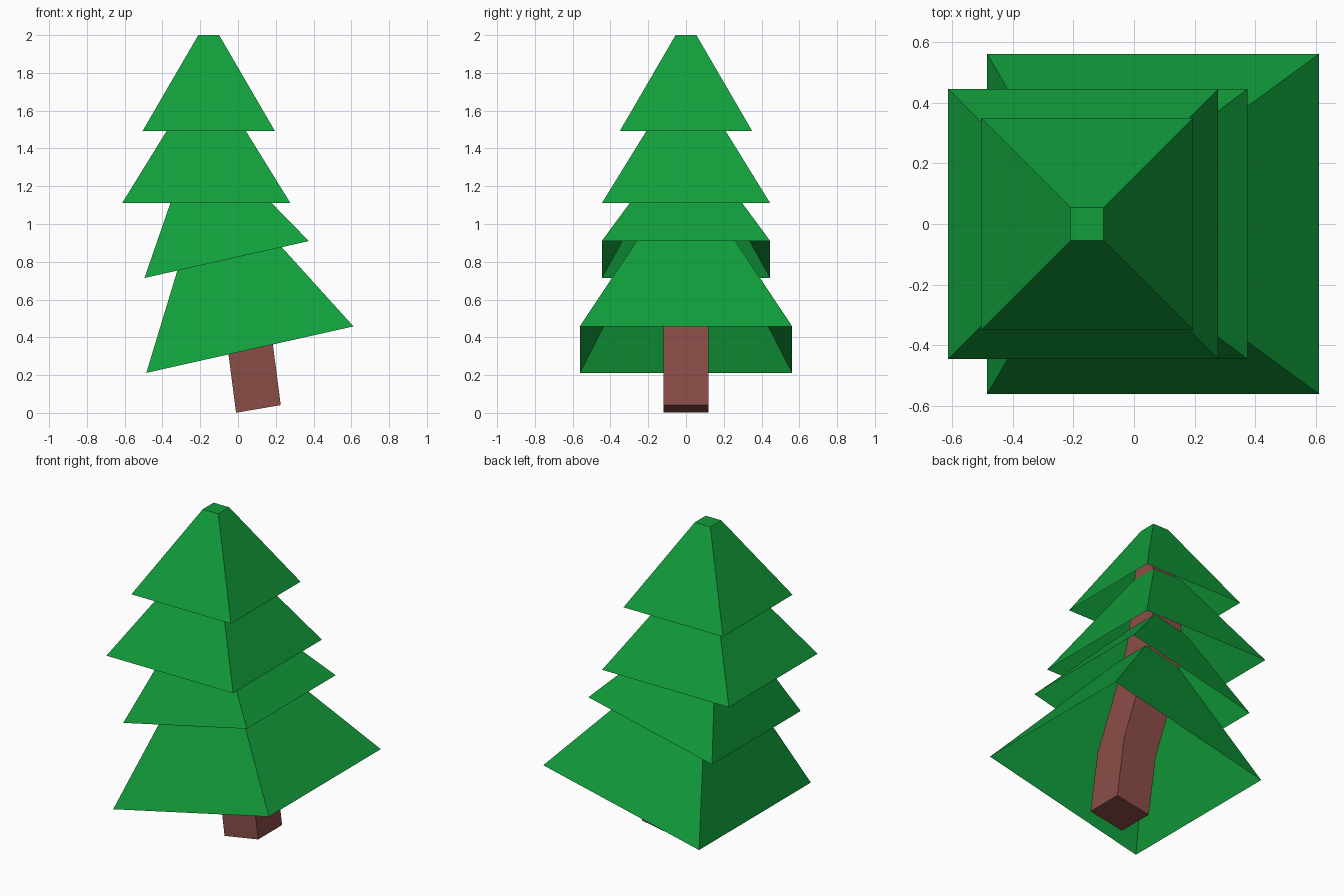
import bpy, bmesh, math
from mathutils import Vector, Matrix

if "Cube" in bpy.data.objects:
    bpy.data.objects.remove(bpy.data.objects["Cube"])


def material(name, colour):
    m = bpy.data.materials.new(name)
    m.diffuse_color = (*colour, 1)
    m.use_nodes = True
    m.node_tree.nodes["Principled BSDF"].inputs["Base Color"].default_value = m.diffuse_color
    return m


GREEN = material("leaf green", (0.0058, 0.34, 0.044))
BROWN = material("bark brown", (0.26, 0.074, 0.064))


def square_loft(name, rings, mat, cap_bottom=False, cap_top=False):
    """Skin square rings given as (centre x, centre z, half width, tilt in degrees)."""
    bm = bmesh.new()
    loops = []
    for x, z, half, tilt in rings:
        rot = Matrix.Rotation(math.radians(-tilt), 3, 'Y')
        loops.append([bm.verts.new(Vector((x, 0, z)) + rot @ Vector((sx * half, sy * half, 0)))
                      for sx, sy in ((-1, -1), (1, -1), (1, 1), (-1, 1))])
    for low, high in zip(loops, loops[1:]):
        for i in range(4):
            j = (i + 1) % 4
            bm.faces.new((low[i], low[j], high[j], high[i]))
    if cap_bottom:
        bm.faces.new(loops[0][::-1])
    if cap_top:
        bm.faces.new(loops[-1])
    mesh = bpy.data.meshes.new(name)
    bm.to_mesh(mesh)
    bm.free()
    mesh.materials.append(mat)
    obj = bpy.data.objects.new(name, mesh)
    bpy.context.collection.objects.link(obj)
    return obj


# Bent trunk running up through the hollow tiers
square_loft("trunk", [(0.108, 0.021, 0.12, 9.7), (0.055, 0.43, 0.12, 10),
                      (-0.105, 0.98, 0.12, 12.6), (-0.16, 1.25, 0.115, 3),
                      (-0.155, 1.6, 0.085, 0), (-0.155, 1.85, 0.075, 0)],
             BROWN, cap_bottom=True, cap_top=True)

# Branch tiers: open-bottomed pyramids (x, z, bottom half, top half, height, tilt)
TIERS = [("lowest_branches", 0.063, 0.335, 0.562, 0.125, 0.772, 12.65),
         ("lower_branches", -0.06, 0.812, 0.446, 0.12, 0.527, 12.65),
         ("upper_branches", -0.168, 1.11, 0.446, 0.10, 0.56, 0),
         ("top_branches", -0.155, 1.493, 0.35, 0.055, 0.507, 0)]
for name, x, z, bottom, top, height, tilt in TIERS:
    t = math.radians(tilt)
    square_loft(name, [(x, z, bottom, tilt),
                       (x - height * math.sin(t), z + height * math.cos(t), top, tilt)],
                GREEN, cap_top=(name == "top_branches"))
